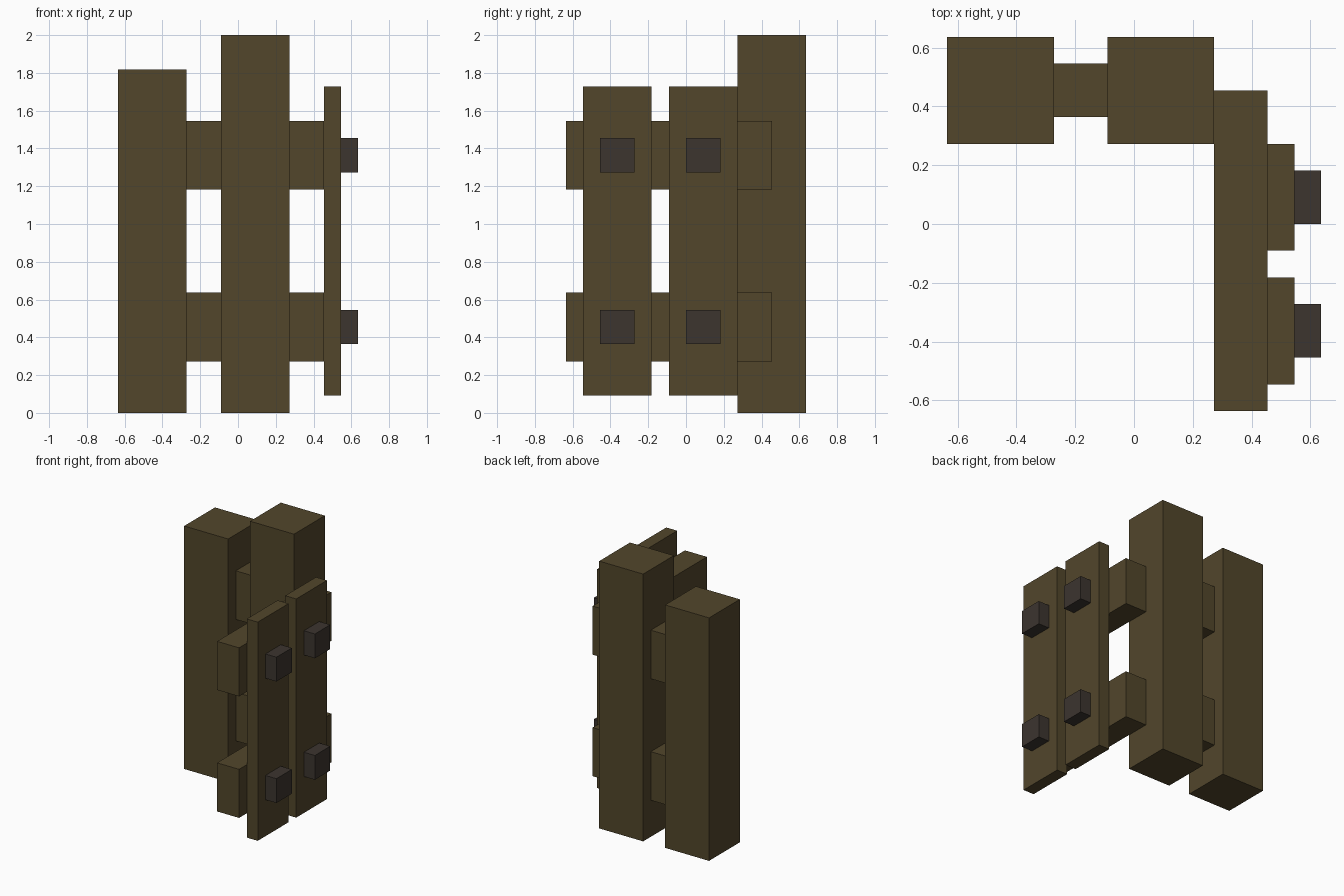
import bpy

cube = bpy.data.objects.get("Cube")
if cube:
    bpy.data.objects.remove(cube, do_unlink=True)

U = 1 / 11  # grid module: the model is 14 x 14 x 22 modules


def material(name, rgb):
    m = bpy.data.materials.new(name)
    m.use_nodes = True
    m.diffuse_color = (*rgb, 1)
    bsdf = next(n for n in m.node_tree.nodes if n.type == 'BSDF_PRINCIPLED')
    bsdf.inputs["Base Color"].default_value = (*rgb, 1)
    bsdf.inputs["Roughness"].default_value = 0.9
    return m


wood = material("brown_wood", (0.084, 0.061, 0.024))
iron = material("dark_iron", (0.045, 0.035, 0.028))


def box(name, x, y, z, mat):
    """Box from (min, max) ranges given in modules."""
    ranges = (x, y, z)
    bpy.ops.mesh.primitive_cube_add(
        size=1, location=[(a + b) / 2 * U for a, b in ranges])
    ob = bpy.context.object
    ob.name = ob.data.name = name
    ob.scale = [(b - a) * U for a, b in ranges]
    bpy.ops.object.transform_apply(location=False, rotation=False, scale=True)
    ob.data.materials.append(mat)
    return ob


# Square upright posts
box("tall_post", (-1, 3), (3, 7), (0, 22), wood)
box("short_post", (-7, -3), (3, 7), (0, 20), wood)

# Lower and upper rails, with the bolts at the same levels
for level, z in (("lower", 3), ("upper", 13)):
    box(f"{level}_back_rail", (-3, -1), (4, 6), (z, z + 4), wood)
    box(f"{level}_side_rail", (3, 5), (-7, 5), (z, z + 4), wood)
    for side, y in (("front", -5), ("back", 0)):
        box(f"{level}_{side}_bolt", (6, 7), (y, y + 2), (z + 1, z + 3), iron)

# Upright planks fixed to the side rails
for side, y in (("front", -6), ("back", -1)):
    box(f"{side}_plank", (5, 6), (y, y + 4), (1, 19), wood)
